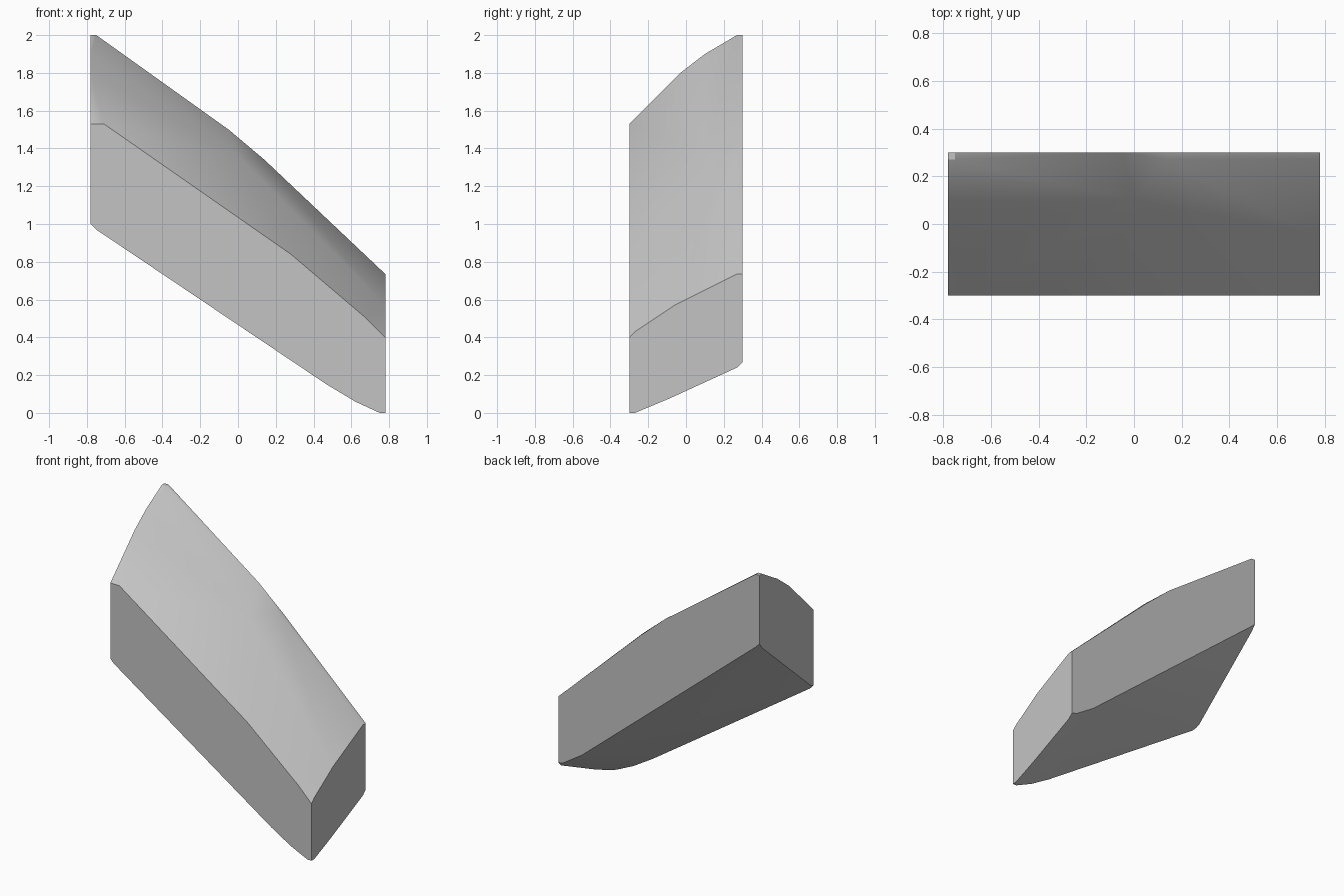
import bpy, bmesh
from math import radians

if "Cube" in bpy.data.objects:
    bpy.data.objects.remove(bpy.data.objects["Cube"], do_unlink=True)

grey = bpy.data.materials.new("stone grey")
grey.use_nodes = True
colour = (0.55, 0.55, 0.55, 1)
grey.diffuse_color = colour
grey.node_tree.nodes["Principled BSDF"].inputs["Base Color"].default_value = colour

W, D = 0.78, 0.3

# Outlines of the four flat sides: (x, z) for front and back, (y, z) for the ends
front = [(-W, 1.53), (-0.71, 1.53), (0.28, 0.84), (0.68, 0.5), (W, 0.4),
         (W, 0), (0.75, 0), (0.62, 0.06), (0.47, 0.15), (-0.75, 0.97), (-W, 1.0)]
back = [(-W, 2), (-0.75, 2), (-0.05, 1.5), (0.14, 1.335), (W, 0.735),
        (W, 0.27), (0.74, 0.28), (0.6, 0.37), (-0.75, 1.49), (-W, 1.52)]
low_end = [(-0.27, 0.43), (-0.06, 0.57), (0.27, 0.735),
           (-0.27, 0), (-0.09, 0.075), (0.27, 0.24)]
high_end = [(-0.03, 1.8), (0.1, 1.9), (0.27, 2), (-0.27, 1.01), (0.27, 1.48)]

points = [(x, -D, z) for x, z in front] + [(x, D, z) for x, z in back]
points += [(W, y, z) for y, z in low_end] + [(-W, y, z) for y, z in high_end]
# Rounded rear shoulder and gentle swell of the upper slope
points += [(-0.75, 0.27, 2), (0.14, 0.27, 1.34), (0, 0.1, 1.36)]

# Slanted slab wrapped around the outlines
bm = bmesh.new()
for p in points:
    bm.verts.new(p)
hull = bmesh.ops.convex_hull(bm, input=bm.verts)
loose = {g for g in hull["geom_interior"] + hull["geom_unused"]
         if isinstance(g, bmesh.types.BMVert)}
bmesh.ops.delete(bm, geom=list(loose), context="VERTS")
bmesh.ops.dissolve_limit(bm, angle_limit=radians(0.5), verts=bm.verts, edges=bm.edges)
bmesh.ops.recalc_face_normals(bm, faces=bm.faces)
mesh = bpy.data.meshes.new("slanted_slab")
bm.to_mesh(mesh)
bm.free()
mesh.materials.append(grey)
slab = bpy.data.objects.new("slanted_slab", mesh)
bpy.context.collection.objects.link(slab)

# Soft curved faces, crisp side edges
bpy.context.view_layer.objects.active = slab
slab.select_set(True)
bpy.ops.object.shade_smooth_by_angle(angle=radians(30))
